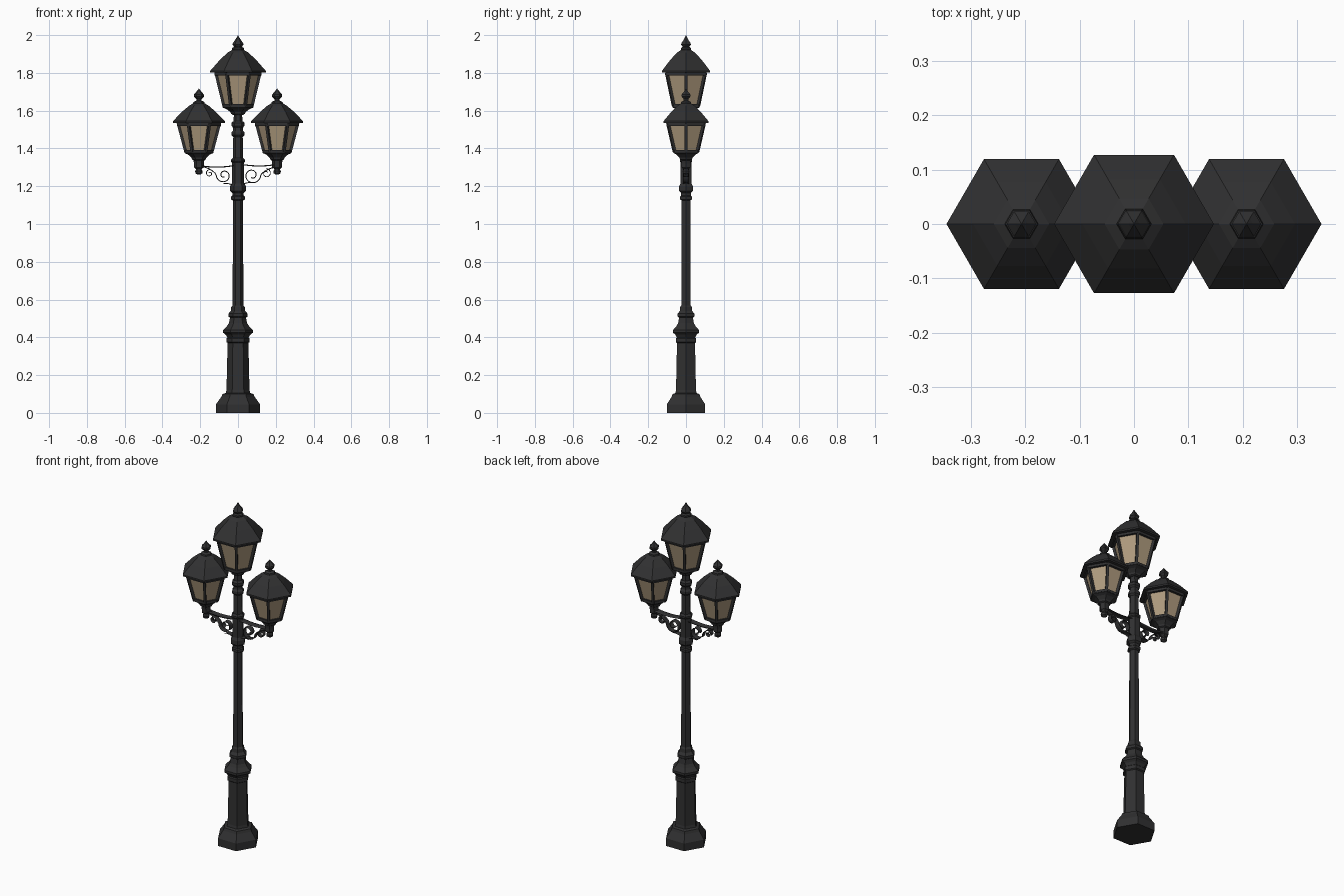
import bpy, bmesh, math
from mathutils import Vector

cube = bpy.data.objects.get("Cube")
if cube:
    bpy.data.objects.remove(cube)


def make_material(name, rgb, rough):
    m = bpy.data.materials.new(name)
    m.use_nodes = True
    m.diffuse_color = (*rgb, 1)
    bsdf = m.node_tree.nodes["Principled BSDF"]
    bsdf.inputs["Base Color"].default_value = (*rgb, 1)
    bsdf.inputs["Roughness"].default_value = rough
    return m


IRON = make_material("dark iron", (0.03, 0.03, 0.031), 0.6)
GLASS = make_material("amber glass", (0.43, 0.33, 0.21), 0.5)


def add_object(name, bm, mat):
    bmesh.ops.remove_doubles(bm, verts=bm.verts, dist=1e-5)
    bmesh.ops.recalc_face_normals(bm, faces=bm.faces)
    me = bpy.data.meshes.new(name)
    bm.to_mesh(me)
    bm.free()
    me.materials.append(mat)
    ob = bpy.data.objects.new(name, me)
    bpy.context.collection.objects.link(ob)
    return ob


def corner(x, r, z, i):
    a = i * math.pi / 3
    return Vector((x + r * math.cos(a), r * math.sin(a), z))


def hex_lathe(name, profile, x=0, mat=IRON):
    """Six-sided turned part from (radius, height) pairs, capped at both ends."""
    bm = bmesh.new()
    rings = [[bm.verts.new(corner(x, max(r, 0.0005), z, i)) for i in range(6)]
             for r, z in profile]
    for a, b in zip(rings, rings[1:]):
        for i in range(6):
            j = (i + 1) % 6
            bm.faces.new((a[i], a[j], b[j], b[i]))
    bm.faces.new(rings[0])
    bm.faces.new(rings[-1])
    return add_object(name, bm, mat)


def struts(name, pairs, width):
    """Square bars between pairs of points."""
    bm = bmesh.new()
    for p, q in pairs:
        d = q - p
        geo = bmesh.ops.create_cube(bm, size=1)
        rot = d.to_track_quat('Z', 'Y')
        for v in geo["verts"]:
            v.co = rot @ Vector((v.co.x * width, v.co.y * width, v.co.z * d.length)) + (p + q) / 2
    return add_object(name, bm, IRON)


def ribbon(name, points, side, half_depth, thick):
    """Flat iron strip following a path in the x-z plane."""
    cu = bpy.data.curves.new(name, 'CURVE')
    cu.dimensions = '2D'
    cu.fill_mode = 'BOTH'
    cu.extrude, cu.bevel_depth, cu.bevel_resolution = half_depth, thick, 1
    sp = cu.splines.new('POLY')
    sp.points.add(len(points) - 1)
    for pt, (x, z) in zip(sp.points, points):
        pt.co = (side * x, z, 0, 1)
    tmp = bpy.data.objects.new(name + " path", cu)
    bpy.context.collection.objects.link(tmp)
    bpy.context.view_layer.update()
    me = bpy.data.meshes.new_from_object(tmp.evaluated_get(bpy.context.evaluated_depsgraph_get()))
    bpy.data.objects.remove(tmp)
    bm = bmesh.new()
    bm.from_mesh(me)
    bpy.data.meshes.remove(me)
    for v in bm.verts:
        v.co = Vector((v.co.x, -v.co.z, v.co.y))
    ob = add_object(name, bm, IRON)
    for f in ob.data.polygons:
        f.use_smooth = True
    ob.data.set_sharp_from_angle(angle=math.radians(50))


def spiral(cx, cz, r0, r1, a0, a1, n=28):
    pts = []
    for k in range(n + 1):
        t = k / n
        a, r = math.radians(a0 + (a1 - a0) * t), r0 + (r1 - r0) * t
        pts.append((cx + r * math.cos(a), cz + r * math.sin(a)))
    return pts


def lantern(name, x, eave, s, h, finial):
    top, bottom = eave - 0.008, eave - 0.185 * h
    rt, rb = 0.118 * s, 0.075 * s
    # Glass body
    hex_lathe(name + "_glass", [(rb - 0.006, bottom), (rt - 0.006, top)], x, GLASS)
    # Corner posts and the rails around each pane
    pairs = []
    for i in range(6):
        pairs.append((corner(x, rb, bottom, i), corner(x, rt, top, i)))
        for r, z in ((rb, bottom + 0.004), (rt, top - 0.006)):
            pairs.append((corner(x, r, z, i), corner(x, r, z, i + 1)))
    struts(name + "_frame", pairs, 0.014)
    # Cup beneath the glass
    hex_lathe(name + "_cup", [(0.028, bottom - 0.045), (0.036, bottom - 0.04), (0.04, bottom - 0.03),
                              (0.062 * s, bottom - 0.014), (0.082 * s, bottom - 0.006),
                              (0.082 * s, bottom + 0.004)], x)
    # Roof and its finial
    r = 0.147 * s
    hex_lathe(name + "_roof", [(rt - 0.01, eave - 0.008), (r, eave - 0.006), (r, eave + 0.003),
                               (0.095 * s, eave + 0.062 * h), (0.054 * s, eave + 0.1 * h),
                               (0.028, eave + 0.115 * h)], x)
    hex_lathe(name + "_finial", finial, x)


# Base and plinth
hex_lathe("base", [(0.117, 0), (0.117, 0.045), (0.11, 0.055), (0.088, 0.085), (0.082, 0.1),
                   (0.065, 0.105), (0.061, 0.12), (0.055, 0.37), (0.062, 0.375), (0.062, 0.395),
                   (0.056, 0.4), (0.066, 0.415), (0.08, 0.425), (0.08, 0.438), (0.058, 0.46),
                   (0.048, 0.475), (0.042, 0.505), (0.051, 0.51), (0.051, 0.525), (0.038, 0.54),
                   (0.036, 0.56), (0.028, 0.57)])
# Main pole
hex_lathe("pole", [(0.029, 0.55), (0.026, 1.14)])
# Collar that carries the arms
hex_lathe("arm_collar", [(0.027, 1.125), (0.036, 1.13), (0.036, 1.145), (0.03, 1.15), (0.03, 1.165),
                         (0.042, 1.175), (0.042, 1.2), (0.033, 1.215), (0.033, 1.325),
                         (0.038, 1.33), (0.038, 1.34), (0.028, 1.35)])
# Upper pole with its rings
hex_lathe("upper_pole", [(0.028, 1.34), (0.025, 1.46), (0.034, 1.47), (0.034, 1.485), (0.026, 1.495),
                         (0.026, 1.51), (0.035, 1.52), (0.035, 1.535), (0.024, 1.545), (0.022, 1.575),
                         (0.03, 1.59)])

# Lanterns
lantern("centre_lantern", 0, 1.808, 1, 1,
        [(0.026, 1.915), (0.032, 1.925), (0.03, 1.932), (0.02, 1.938), (0.03, 1.95),
         (0.026, 1.96), (0.01, 1.982), (0, 2)])
for side, label in ((1, "left"), (-1, "right")):
    x = side * 0.207
    lantern(label + "_lantern", x, 1.541, 0.938, 0.86,
            [(0.026, 1.63), (0.031, 1.638), (0.029, 1.646), (0.014, 1.653), (0.014, 1.662),
             (0.027, 1.675), (0.027, 1.685), (0.012, 1.702), (0, 1.717)])
    # Socket and pendant under the lantern
    hex_lathe(label + "_socket", [(0.008, 1.262), (0.018, 1.268), (0.02, 1.28), (0.014, 1.29),
                                  (0.026, 1.3), (0.026, 1.32), (0.03, 1.345)], x)
    # Arm bar, with a gentle sag
    bar = [(0.02 + 0.185 * k / 10, 1.312 - 0.008 * math.sin(math.pi * k / 10)) for k in range(11)]
    ribbon(label + "_arm", bar, side, 0.012, 0.006)
    # Large scroll, sweeping in from the lantern end
    sweep = [(0.195, 1.302), (0.175, 1.298), (0.155, 1.29), (0.138, 1.28), (0.124, 1.268)]
    ribbon(label + "_large_scroll", sweep + spiral(0.075, 1.258, 0.043, 0.01, 0, -480), side, 0.01, 0.005)
    # Small scrolls
    ribbon(label + "_outer_curl", spiral(0.15, 1.268, 0.023, 0.006, 95, -330), side, 0.009, 0.004)
    ribbon(label + "_inner_curl", [(0.03, 1.21), (0.045, 1.215), (0.06, 1.217), (0.078, 1.216)],
           side, 0.01, 0.005)
